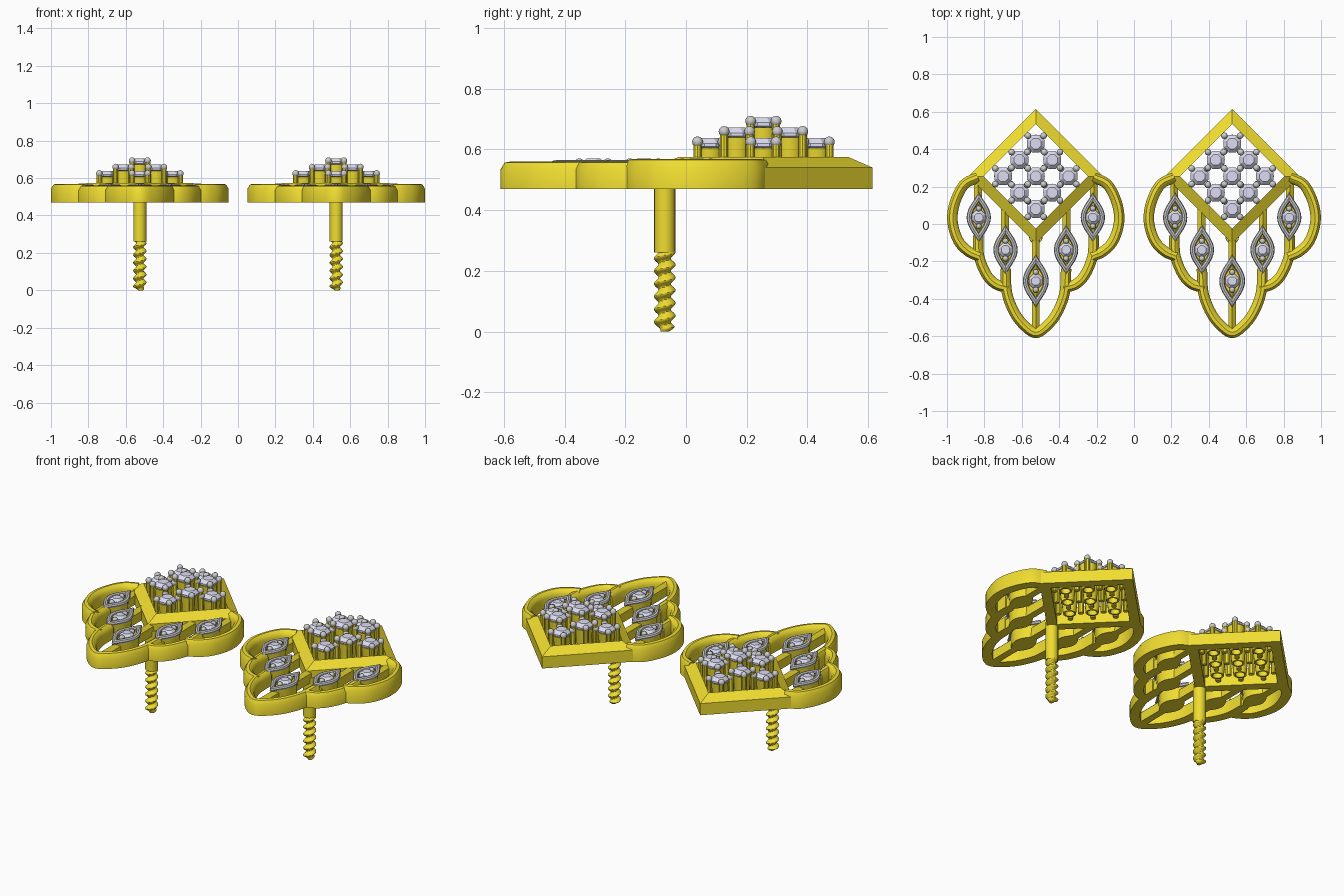
import bpy, bmesh, math
from mathutils import Vector, Matrix

if "Cube" in bpy.data.objects:
    bpy.data.objects.remove(bpy.data.objects["Cube"])

def material(name, rgb):
    m = bpy.data.materials.new(name)
    m.diffuse_color = (*rgb, 1)
    m.use_nodes = True
    m.node_tree.nodes["Principled BSDF"].inputs["Base Color"].default_value = m.diffuse_color
    return m

GOLD = material("gold", (0.87, 0.72, 0.03))
SILVER = material("silver", (0.55, 0.55, 0.55))
STONE = material("pale_stone", (0.72, 0.72, 0.88))

def finish(bm, name, mat, smooth=True):
    """One mesh, used by both earrings of the pair."""
    bmesh.ops.recalc_face_normals(bm, faces=bm.faces)
    me = bpy.data.meshes.new(name)
    bm.to_mesh(me)
    bm.free()
    me.materials.append(mat)
    for side, x in (("left", -0.525), ("right", 0.525)):
        ob = bpy.data.objects.new(f"{side}_{name}", me)
        ob.location.x = x
        bpy.context.collection.objects.link(ob)
    if smooth:
        bpy.ops.object.select_all(action='DESELECT')
        ob.select_set(True)
        bpy.context.view_layer.objects.active = ob
        bpy.ops.object.shade_smooth_by_angle(angle=math.radians(35))

def spline(pts, n=5):
    """Catmull-Rom smoothing of a flat path."""
    p = [Vector(q) for q in pts]
    p = [2 * p[0] - p[1]] + p + [2 * p[-1] - p[-2]]
    out = []
    for a, b, c, d in zip(p, p[1:], p[2:], p[3:]):
        for k in range(n):
            t = k / n
            out.append(0.5 * (2 * b + (c - a) * t + (2 * a - 5 * b + 4 * c - d) * t * t
                              + (3 * b - a - 3 * c + d) * t ** 3))
    return out + [p[-2]]

def sweep(bm, path, profile, closed=False):
    """Sweep a (sideways, z) profile along a flat path with mitred corners."""
    p = [Vector(q) for q in path]
    n = len(p)
    rings = []
    for i in range(n):
        a = p[i] - p[i - 1] if closed or i else p[1] - p[0]
        b = p[(i + 1) % n] - p[i] if closed or i < n - 1 else a
        a, b = a.normalized(), b.normalized()
        t = (a + b).normalized()
        side = Vector((t.y, -t.x)) / max(0.5, t.dot(a))
        rings.append([bm.verts.new((*(p[i] + side * u), z)) for u, z in profile])
    bridge(bm, rings, closed)

def bridge(bm, rings, closed=False):
    m = len(rings[0])
    for r, s in zip(rings, rings[1:] + (rings[:1] if closed else [])):
        for j in range(m):
            bm.faces.new((r[j], r[(j + 1) % m], s[(j + 1) % m], s[j]))
    if not closed:
        bm.faces.new(rings[0])
        bm.faces.new(rings[-1])

def lathe(bm, x, y, levels, n=16, closed=False, turn=0):
    rings = [[bm.verts.new((x + r * math.cos(turn + 2 * math.pi * j / n),
                            y + r * math.sin(turn + 2 * math.pi * j / n), z))
              for j in range(n)] for r, z in levels]
    bridge(bm, rings, closed)

def ball(bm, x, y, z, r):
    bmesh.ops.create_uvsphere(bm, u_segments=10, v_segments=6, radius=r,
                              matrix=Matrix.Translation((x, y, z)))

def gem(bm, x, y, z, r):
    """Brilliant cut: pavilion, girdle, crown and table."""
    lathe(bm, x, y, [(r * .08, z - r * .8), (r, z - r * .1), (r, z + r * .1),
                     (r * .6, z + r * .45)], 8, turn=math.pi / 8)

def marquise(w, l, n=12):
    right = [(w * math.cos(math.pi / 2 * t) ** 1.15, l * t)
             for t in [-1 + 2 * k / n for k in range(n)]]
    return right + [(-x, -y) for x, y in right]

CY = 0.255  # centre of the diamond

# diamond frame with a bevelled top
bm = bmesh.new()
h = 0.36
s = math.sqrt(.5)
sweep(bm, [(0, CY - h), (h, CY), (0, CY + h), (-h, CY)],
      [(0, .47), (0, .54), (-.08 * s, .575), (-.08 * s, .47)], closed=True)
finish(bm, "diamond_frame", GOLD, smooth=False)

# scalloped border: three looping ribbons per side
bm = bmesh.new()
ribbon = [(-.027, .47), (-.027, .535), (-.014, .557), (.004, .56), (.02, .55), (.029, .53), (.029, .47)]
tip = [(-.163, -.24), (-.155, -.37), (-.112, -.48), (-.055, -.55), (0, -.583)]
sweep(bm, spline(tip + [(-x, y) for x, y in tip[-2::-1]]), [(-u, z) for u, z in ribbon])
middle = [(-.31, -.06), (-.305, -.17), (-.265, -.27), (-.215, -.322), (-.15, -.343)]
outer = [(-.31, .25), (-.385, .21), (-.435, .11), (-.446, .01), (-.415, -.09), (-.36, -.148), (-.3, -.175)]
for k in (1, -1):
    for loop, lift in ((middle, 0), (outer, .009)):
        sweep(bm, spline([(k * x, y) for x, y in loop]),
              [(-k * u, z + (lift if z > .5 else 0)) for u, z in ribbon])
finish(bm, "scalloped_border", GOLD)

# straight spines running from the diamond through each marquise
bm = bmesh.new()
bar = [(-.021, .47), (-.021, .525), (0, .545), (.021, .525), (.021, .47)]
for x, y0, y1 in ((0, -.07, -.575), (-.165, .1, -.335), (.165, .1, -.335),
                  (-.31, .24, -.17), (.31, .24, -.17)):
    sweep(bm, [(x, y0), (x, y1)], bar)
finish(bm, "spines", GOLD)

# marquise cups with grey rims, round stones and tip beads
cups, rims, stones, beads = (bmesh.new() for _ in range(4))
tube = [(.014 * math.cos(a), .553 + .013 * math.sin(a)) for a in [math.pi / 4 * k for k in range(8)]]
for x, y, f in ((0, -.305, 1.08), (-.162, -.138, 1), (.162, -.138, 1), (-.305, .035, 1), (.305, .035, 1)):
    bridge(cups, [[cups.verts.new((x + u * f * g, y + v * f * g, z)) for u, v in marquise(.058, .112)]
                  for z, g in ((.47, .94), (.55, 1), (.55, .8), (.535, .7))])
    sweep(rims, [(x + u * f, y + v * f) for u, v in marquise(.051, .108)], tube, closed=True)
    gem(stones, x, y, .552, .04)
    for k in (-1, 1):
        ball(beads, x, y + k * .047, .555, .016)
finish(cups, "marquise_cups", GOLD)
finish(rims, "marquise_rims", SILVER)
finish(stones, "marquise_stones", STONE, smooth=False)
finish(beads, "marquise_beads", SILVER)

# stepped cluster of nine round stones in four-prong settings
settings, stones, beads = (bmesh.new() for _ in range(3))
d = 0.0875
for i in (-1, 0, 1):
    for j in (-1, 0, 1):
        x, y = (i - j) * d, CY + (i + j) * d
        top = .71 - .034 * (abs(i) + abs(j))
        z = top - .027
        gem(stones, x, y, z, .051)
        lathe(settings, x, y, [(.036, .49), (.048, z - .01), (.038, z - .01), (.026, .49)], closed=True)
        for a in (-1, 1):
            for b in (-1, 1):
                px, py = x + a * .042, y + b * .042
                lathe(settings, px, py, [(.014, .49), (.014, z + .002)], 10)
                ball(beads, px, py, z + .01, .018)
finish(settings, "cluster_settings", GOLD)
finish(stones, "cluster_stones", STONE, smooth=False)
finish(beads, "cluster_prong_tips", SILVER)

# ear post with a threaded lower end
bm = bmesh.new()
lathe(bm, 0, -.07, [(.035, .26), (.035, .5)], 20)
finish(bm, "post", GOLD)
bm = bmesh.new()
rings = []
for k in range(61):
    z = .265 * k / 60
    ring = []
    for j in range(20):
        a = 2 * math.pi * j / 20
        r = (.028 + .008 * math.cos(a - 2 * math.pi * z / .042)) * min(1, .45 + z / .03)
        ring.append(bm.verts.new((r * math.cos(a), -.07 + r * math.sin(a), z)))
    rings.append(ring)
bridge(bm, rings)
finish(bm, "screw_thread", GOLD)
